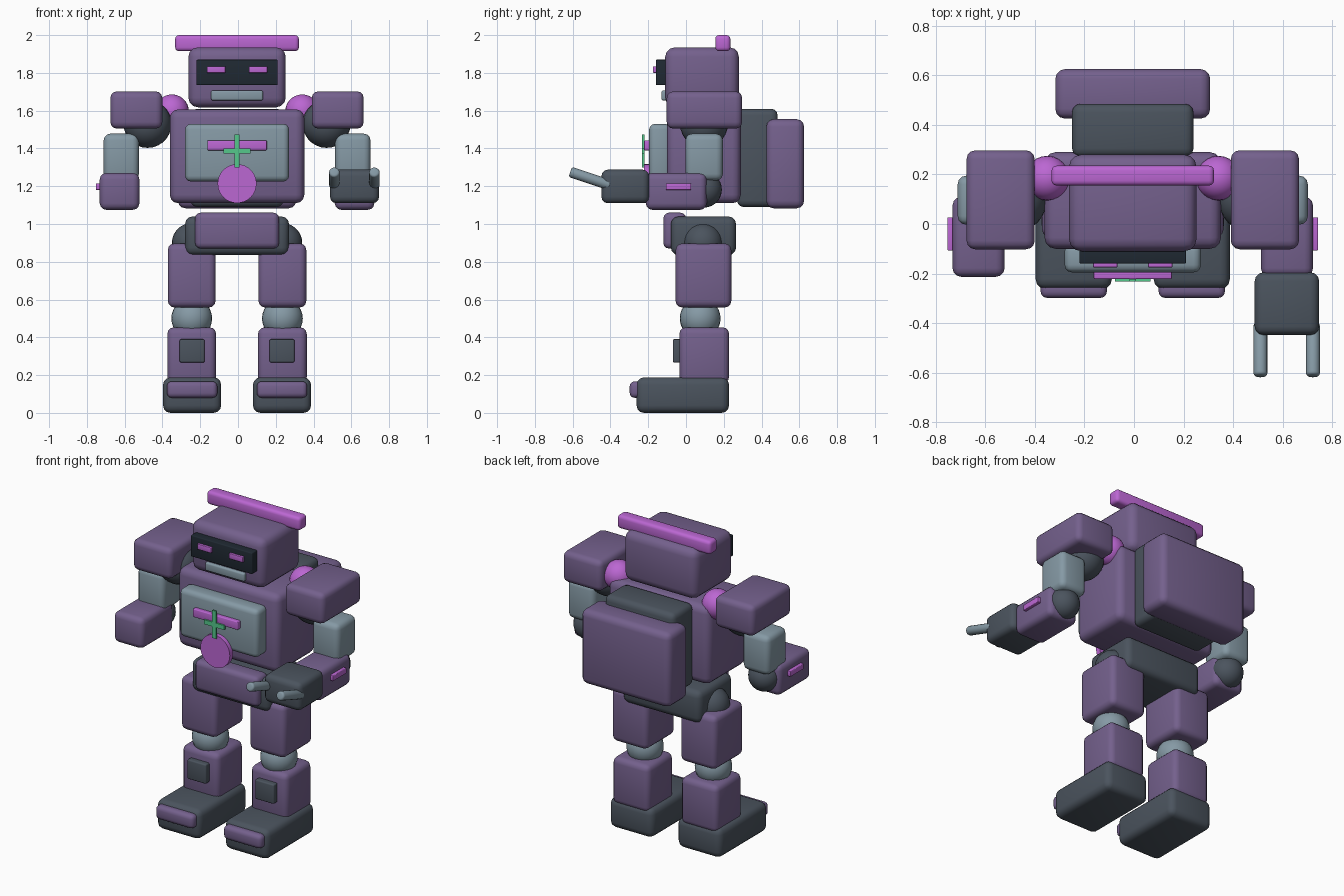
import bpy, bmesh, math
from mathutils import Matrix, Vector

if "Cube" in bpy.data.objects:
    bpy.data.objects.remove(bpy.data.objects["Cube"])

CX = -0.005  # body centre line


def material(name, rgb):
    m = bpy.data.materials.new(name)
    m.diffuse_color = (*rgb, 1)
    m.use_nodes = True
    m.node_tree.nodes["Principled BSDF"].inputs["Base Color"].default_value = m.diffuse_color
    return m


PURPLE = material("dusty purple", (0.175, 0.118, 0.265))
MAGENTA = material("magenta", (0.50, 0.135, 0.65))
SLATE = material("dark slate", (0.070, 0.088, 0.112))
GREY = material("blue grey", (0.235, 0.32, 0.375))
BLACK = material("visor black", (0.014, 0.022, 0.032))
GREEN = material("green", (0.09, 0.58, 0.26))


def finish(name, bm, mat):
    me = bpy.data.meshes.new(name)
    bm.to_mesh(me)
    bm.free()
    me.materials.append(mat)
    ob = bpy.data.objects.new(name, me)
    bpy.context.collection.objects.link(ob)
    bpy.ops.object.select_all(action='DESELECT')
    ob.select_set(True)
    bpy.context.view_layer.objects.active = ob
    bpy.ops.object.shade_smooth_by_angle(angle=math.radians(40))
    return ob


def round_edges(bm, r):
    edges = [e for e in bm.edges if e.calc_face_angle(0) > 1.0]
    bmesh.ops.bevel(bm, geom=edges, offset=r, segments=3, profile=0.5,
                    affect='EDGES', clamp_overlap=True)


def box(name, x, y, z, mat, r=0.035):
    """Rounded block from (min, max) ranges."""
    size = [b - a for a, b in (x, y, z)]
    mid = [(a + b) / 2 for a, b in (x, y, z)]
    bm = bmesh.new()
    bmesh.ops.create_cube(bm, size=1)
    bmesh.ops.transform(bm, verts=bm.verts, matrix=Matrix.Translation(mid) @ Matrix.Diagonal((*size, 1)))
    if r:
        round_edges(bm, min(r, min(size) * 0.45))
    return finish(name, bm, mat)


def centred(name, w, y, z, mat, r=0.035):
    return box(name, (CX - w / 2, CX + w / 2), y, z, mat, r)


def ball(name, c, r, mat):
    bm = bmesh.new()
    bmesh.ops.create_uvsphere(bm, u_segments=24, v_segments=14, radius=r)
    bmesh.ops.translate(bm, verts=bm.verts, vec=c)
    return finish(name, bm, mat)


def rod(name, a, b, r, mat, bevel=0.0, sides=32):
    a, b = Vector(a), Vector(b)
    bm = bmesh.new()
    bmesh.ops.create_cone(bm, cap_ends=True, segments=sides, radius1=r, radius2=r, depth=(b - a).length)
    if bevel:
        round_edges(bm, bevel)
    rot = (b - a).to_track_quat('Z', 'Y').to_matrix().to_4x4()
    bmesh.ops.transform(bm, verts=bm.verts, matrix=Matrix.Translation((a + b) / 2) @ rot)
    return finish(name, bm, mat)


# Head
centred("head", 0.515, (-0.11, 0.28), (1.618, 1.935), PURPLE, 0.05)
centred("head_crest", 0.655, (0.155, 0.235), (1.915, 2.0), MAGENTA, 0.02)
centred("visor", 0.43, (-0.16, -0.09), (1.735, 1.87), BLACK, 0.006)
centred("mouth_plate", 0.275, (-0.13, -0.09), (1.654, 1.707), GREY, 0.01)

# Torso and chest emblem
centred("torso", 0.712, (-0.10, 0.29), (1.11, 1.607), PURPLE, 0.045)
centred("chest_plate", 0.55, (-0.195, -0.08), (1.225, 1.53), GREY, 0.03)
centred("emblem_bar", 0.315, (-0.222, -0.19), (1.39, 1.442), MAGENTA, 0.005)
rod("emblem_disc", (CX, -0.19, 1.214), (CX, -0.222, 1.214), 0.103, MAGENTA)
centred("emblem_cross_upright", 0.028, (-0.232, -0.221), (1.30, 1.475), GREEN, 0)
centred("emblem_cross_arm", 0.142, (-0.232, -0.221), (1.372, 1.40), GREEN, 0)

# Backpack
centred("backpack_core", 0.49, (0.27, 0.485), (1.09, 1.61), SLATE, 0.035)
centred("backpack_shell", 0.625, (0.425, 0.625), (1.083, 1.555), PURPLE, 0.04)

# Pelvis
centred("pelvis", 0.55, (-0.08, 0.265), (0.835, 1.04), SLATE, 0.04)
centred("pelvis_plate", 0.445, (-0.12, 0.0), (0.87, 1.06), PURPLE, 0.03)

for side, s in (("left", -1), ("right", 1)):
    def part(name, c, w, y, z, mat, r=0.035):
        x = CX + s * c
        return box(f"{side}_{name}", (x - w / 2, x + w / 2), y, z, mat, r)

    def joint(name, c, y, z, r, mat):
        return ball(f"{side}_{name}", (CX + s * c, y, z), r, mat)

    # Eye
    part("eye", 0.111, 0.098, (-0.175, -0.155), (1.80, 1.835), MAGENTA, 0.004)

    # Leg
    joint("hip", 0.24, 0.09, 0.90, 0.105, SLATE)
    part("thigh", 0.24, 0.253, (-0.055, 0.24), (0.558, 0.897), PURPLE, 0.035)
    joint("knee", 0.24, 0.075, 0.50, 0.108, GREY)
    part("shin", 0.24, 0.258, (-0.035, 0.228), (0.155, 0.453), PURPLE, 0.035)
    part("knee_plate", 0.238, 0.132, (-0.07, -0.02), (0.267, 0.39), SLATE, 0.008)
    part("foot", 0.238, 0.308, (-0.262, 0.228), (0.0, 0.188), SLATE, 0.04)
    part("toe_cap", 0.238, 0.267, (-0.298, -0.23), (0.08, 0.167), PURPLE, 0.025)

    # Arm
    joint("shoulder_ball", 0.345, 0.185, 1.596, 0.09, MAGENTA)
    joint("upper_arm_ball", 0.474, 0.095, 1.53, 0.127, SLATE)
    part("shoulder_pad", 0.533, 0.275, (-0.102, 0.297), (1.505, 1.702), PURPLE, 0.035)
    part("upper_arm", 0.613, 0.187, (-0.003, 0.195), (1.23, 1.478), GREY, 0.035)
    joint("elbow", 0.613, 0.095, 1.182, 0.095, SLATE)
    part("forearm", 0.622, 0.21, (-0.213, 0.11), (1.075, 1.27), PURPLE, 0.035)
    part("forearm_stripe", 0.73, 0.035, (-0.107, 0.027), (1.18, 1.215), MAGENTA, 0.004)

# Gripper on one hand only
box("gripper_block", (0.487, 0.747), (-0.448, -0.195), (1.11, 1.288), SLATE, 0.035)
for label, x in (("inner", 0.51), ("outer", 0.722)):
    rod(f"{label}_gripper_prong", (x, -0.40, 1.205), (x, -0.613, 1.276), 0.028, GREY, 0.012, 16)
